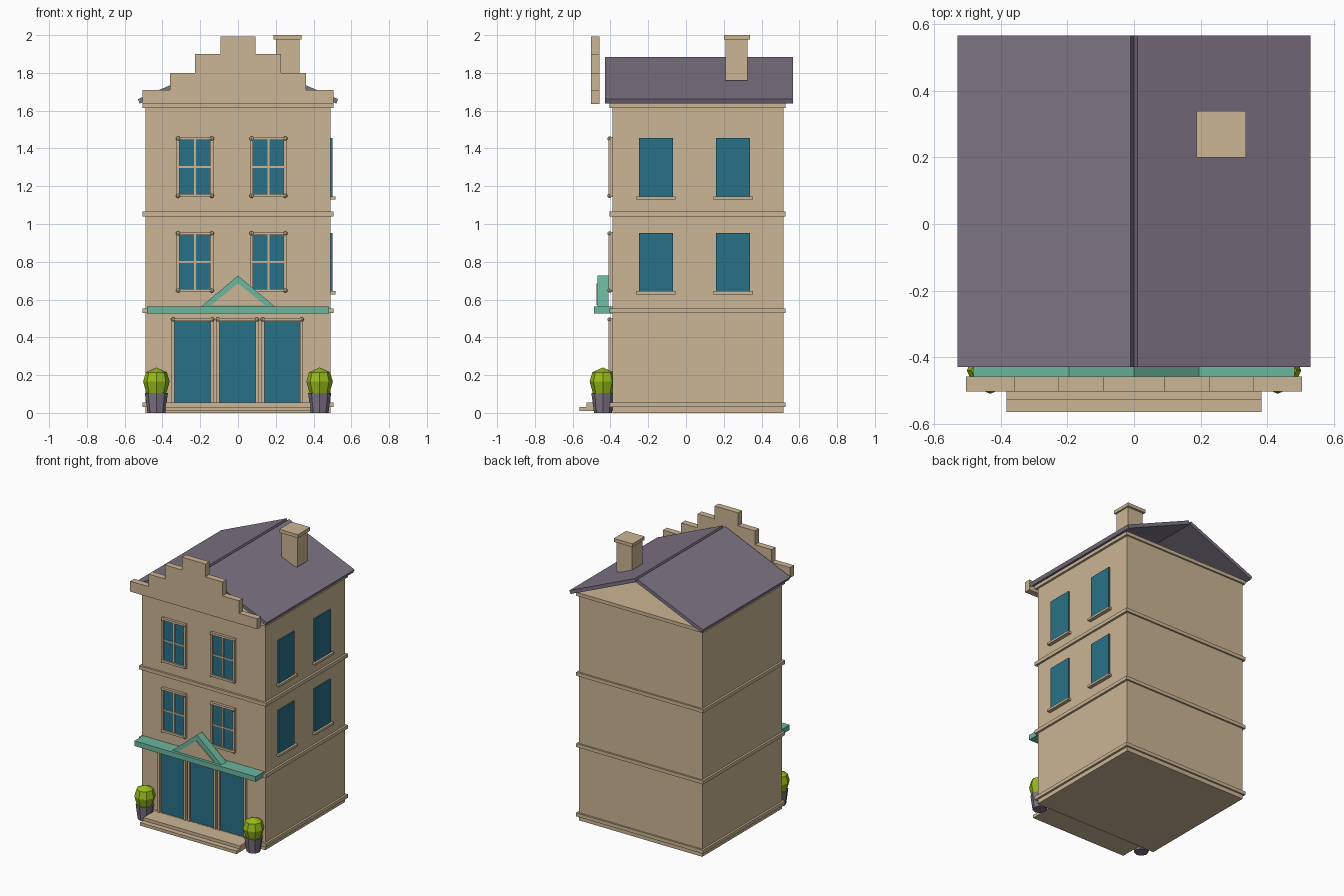
import bpy
import bmesh
from math import pi

cube = bpy.data.objects.get("Cube")
if cube:
    bpy.data.objects.remove(cube, do_unlink=True)


def material(name, r, g, b):
    mat = bpy.data.materials.new(name)
    mat.use_nodes = True
    colour = [(c / 255) ** 2.2 for c in (r, g, b)] + [1]
    mat.diffuse_color = colour
    mat.node_tree.nodes["Principled BSDF"].inputs["Base Color"].default_value = colour
    return mat


SAND = material("sandstone", 202, 180, 147)
SLATE = material("slate purple", 124, 115, 131)
GLASS = material("teal glass", 45, 113, 134)
GREEN = material("mint green", 108, 182, 157)
LEAF = material("leaf green", 150, 186, 30)


def finish(name, bm, mat):
    bmesh.ops.recalc_face_normals(bm, faces=bm.faces)
    mesh = bpy.data.meshes.new(name)
    bm.to_mesh(mesh)
    bm.free()
    mesh.materials.append(mat)
    obj = bpy.data.objects.new(name, mesh)
    bpy.context.collection.objects.link(obj)
    return obj


def add_box(bm, x, y, z):
    made = bmesh.ops.create_cube(bm, size=1)["verts"]
    for v in made:
        for i, (lo, hi) in enumerate((x, y, z)):
            v.co[i] = lo if v.co[i] < 0 else hi


def box(name, mat, x, y, z):
    bm = bmesh.new()
    add_box(bm, x, y, z)
    return finish(name, bm, mat)


def prism(name, mat, outline, y0, y1):
    """Extrude an outline in x and z along y."""
    bm = bmesh.new()
    face = bm.faces.new([bm.verts.new((x, y0, z)) for x, z in outline])
    moved = bmesh.ops.extrude_face_region(bm, geom=[face])["geom"]
    for v in moved:
        if isinstance(v, bmesh.types.BMVert):
            v.co.y = y1
    return finish(name, bm, mat)


def lathe(name, mat, profile, x, y, sides=8):
    bm = bmesh.new()
    verts = [bm.verts.new((r, 0, z)) for r, z in profile]
    edges = [bm.edges.new(pair) for pair in zip(verts, verts[1:])]
    bmesh.ops.spin(bm, geom=verts + edges, cent=(0, 0, 0), axis=(0, 0, 1),
                   angle=2 * pi, steps=sides)
    bmesh.ops.remove_doubles(bm, verts=bm.verts, dist=0.0005)
    bmesh.ops.translate(bm, verts=bm.verts, vec=(x, y, 0))
    return finish(name, bm, mat)


FRONT = -0.39

# Walls and horizontal mouldings
box("walls", SAND, (-0.49, 0.49), (FRONT, 0.515), (0, 1.63))
for level, z in (("base", 0.03), ("first", 0.528), ("second", 1.04), ("top", 1.615)):
    box(level + "_moulding", SAND, (-0.505, 0.505), (-0.405, 0.527), (z, z + 0.025))

# Roof: two tilted slabs meeting under the ridge, open at the ends
for name, s in (("left", 1), ("right", -1)):
    slab = [(0, 1.862), (0.52, 1.638), (0.53, 1.661), (0.01, 1.885)]
    prism(name + "_roof_slope", SLATE, [(s * x, z) for x, z in slab], -0.43, 0.567)

# Stepped gable parapet
half = [(0.505, 1.635), (0.505, 1.71), (0.36, 1.71), (0.36, 1.8), (0.228, 1.8),
        (0.228, 1.9), (0.093, 1.9), (0.093, 1.993)]
prism("stepped_gable", SAND, half + [(-x, z) for x, z in reversed(half)], -0.503, -0.458)

# Chimney
box("chimney_shaft", SAND, (0.2, 0.325), (0.21, 0.325), (1.76, 1.98))
box("chimney_cap", SAND, (0.188, 0.336), (0.2, 0.34), (1.976, 2))


def frame(name, x0, x1, z0, z1, bottom, bars):
    """Moulded frame with small corner knobs and optional glazing bars."""
    w, front = 0.016, FRONT - 0.02
    bm = bmesh.new()
    for x in (x0, x1 - w):
        add_box(bm, (x, x + w), (front, FRONT), (z0, z1))
    for z in ([z0] if bottom else []) + [z1 - w]:
        add_box(bm, (x0, x1), (front, FRONT), (z, z + w))
        for x in (x0, x1 - w):
            made = bmesh.ops.create_uvsphere(bm, u_segments=8, v_segments=6, radius=0.012)["verts"]
            bmesh.ops.translate(bm, verts=made, vec=(x + w / 2, front + 0.006, z + w / 2))
    if bars:
        xm, zm, t = (x0 + x1) / 2, (z0 + z1) / 2, 0.005
        add_box(bm, (xm - t, xm + t), (front + t, FRONT), (z0, z1))
        add_box(bm, (x0, x1), (front + t, FRONT), (zm - t, zm + t))
    finish(name + "_frame", bm, SAND)
    box(name + "_glass", GLASS, (x0 + 0.01, x1 - 0.01), (FRONT - 0.008, FRONT), (z0, z1 - 0.01))


# Front and side windows on the two upper floors
for floor, z in (("lower", 0.64), ("upper", 1.142)):
    for side, x in (("right", -0.228), ("left", 0.161)):
        frame(f"{floor}_{side}_window", x - 0.097, x + 0.097, z, z + 0.318, True, True)
    for place, y in (("front", -0.16), ("rear", 0.25)):
        name = f"{floor}_side_{place}"
        box(name + "_glass", GLASS, (0.48, 0.5), (y - 0.09, y + 0.09), (z, z + 0.312))
        box(name + "_sill", SAND, (0.48, 0.516), (y - 0.105, y + 0.105), (z - 0.012, z + 0.004))

# Shopfront doors
for side, x in (("right", -0.24), ("middle", -0.003), ("left", 0.234)):
    frame(side + "_door", x - 0.111, x + 0.111, 0.055, 0.502, False, False)

# Entrance steps
box("lower_step", SAND, (-0.383, 0.383), (-0.565, FRONT), (0.01, 0.032))
box("upper_step", SAND, (-0.383, 0.383), (-0.527, FRONT), (0.032, 0.054))

# Canopy with pediment
box("canopy", GREEN, (-0.482, 0.482), (-0.488, FRONT), (0.526, 0.563))
prism("pediment", GREEN, [(-0.195, 0.563), (0.195, 0.563), (0, 0.727)], -0.468, -0.41)
prism("pediment_panel", SAND, [(-0.14, 0.572), (0.14, 0.572), (0, 0.685)], -0.475, -0.468)

# Potted shrubs
for side, x in (("left", 0.432), ("right", -0.432)):
    lathe(side + "_pot", SLATE, [(0, 0), (0.047, 0), (0.061, 0.105), (0, 0.105)], x, -0.44)
    lathe(side + "_shrub", LEAF,
          [(0, 0.1), (0.052, 0.1), (0.07, 0.165), (0.056, 0.215), (0, 0.24)], x, -0.44)
